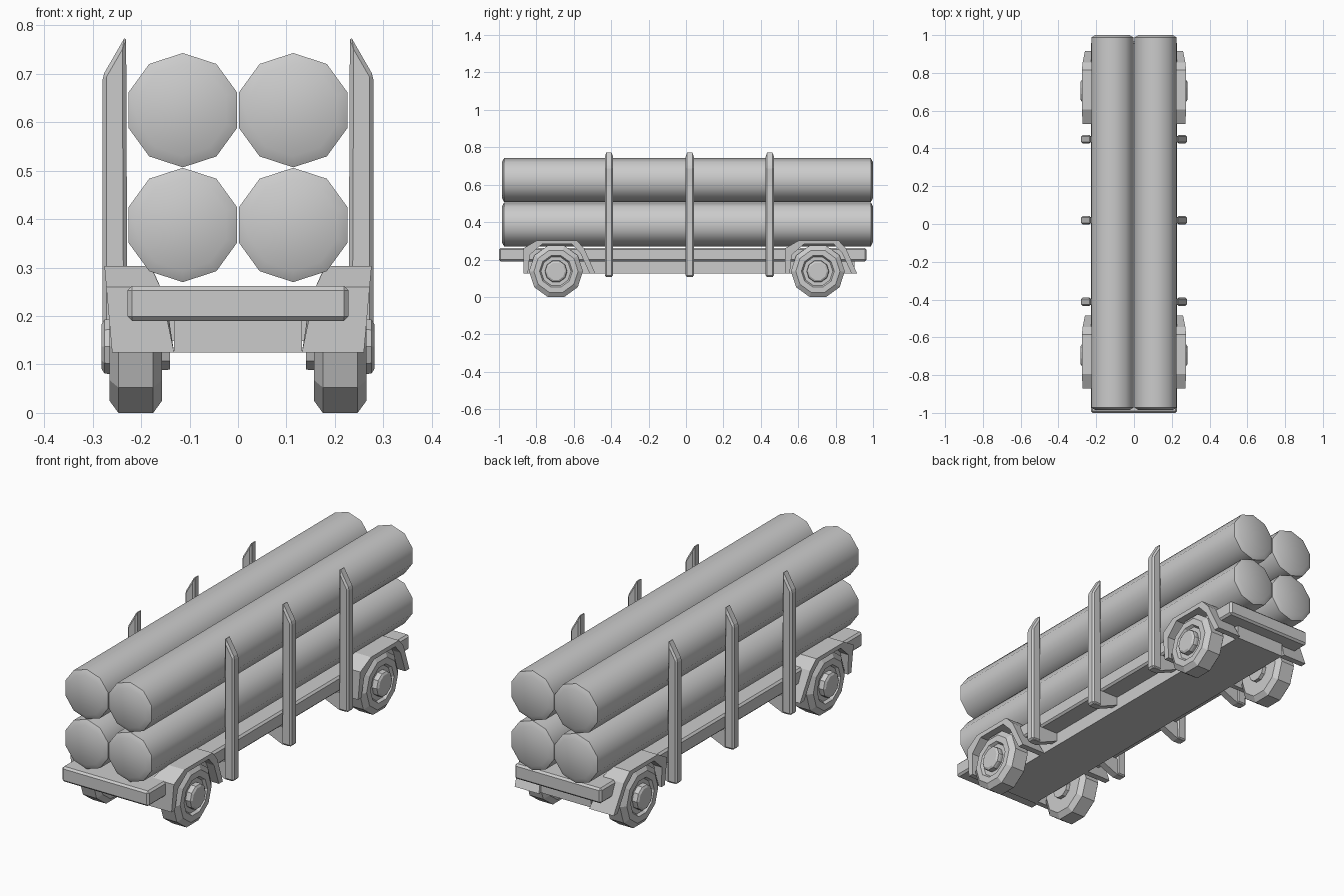
import bpy, bmesh, math

if "Cube" in bpy.data.objects:
    bpy.data.objects.remove(bpy.data.objects["Cube"])


def finish(name, bm, bevel=0.0, smooth=False):
    bmesh.ops.remove_doubles(bm, verts=bm.verts, dist=1e-5)
    if bevel:
        bmesh.ops.bevel(bm, geom=bm.edges[:], offset=bevel, segments=1, affect='EDGES')
    bmesh.ops.recalc_face_normals(bm, faces=bm.faces)
    me = bpy.data.meshes.new(name)
    bm.to_mesh(me)
    bm.free()
    ob = bpy.data.objects.new(name, me)
    bpy.context.collection.objects.link(ob)
    if smooth:
        bpy.ops.object.select_all(action='DESELECT')
        ob.select_set(True)
        bpy.context.view_layer.objects.active = ob
        bpy.ops.object.shade_smooth_by_angle(angle=math.radians(40))
    return ob


def box(name, x, y, z, bevel=0.0):
    bm = bmesh.new()
    bmesh.ops.create_cube(bm, size=1)
    for v in bm.verts:
        v.co = [lo + (c + 0.5) * (hi - lo) for c, (lo, hi) in zip(v.co, (x, y, z))]
    return finish(name, bm, bevel)


def lathe(name, profile, n, place, smooth=False):
    """Spin (distance along axis, radius) points; place() maps to world."""
    bm = bmesh.new()
    rings = []
    for d, r in profile:
        rings.append([bm.verts.new(place(d, r * math.sin(a), r * math.cos(a)))
                      for a in (2 * math.pi * i / n for i in range(n))])
    for a, b in zip(rings, rings[1:]):
        for i in range(n):
            j = (i + 1) % n
            bm.faces.new((a[i], a[j], b[j], b[i]))
    bm.faces.new(rings[0])
    bm.faces.new(rings[-1])
    return finish(name, bm, smooth=smooth)


# Bed and lower chassis
box("bed", (-0.228, 0.228), (-1.0, 0.965), (0.19, 0.262), 0.009)
box("chassis", (-0.132, 0.132), (-0.865, 0.9), (0.125, 0.2))

# Four ten-sided logs with chamfered ends
log_profile = [(-0.985, 0.095), (-0.972, 0.118), (0.988, 0.118), (1.0, 0.095)]
for s in (-1, 1):
    for cz in (0.388, 0.625):
        lathe("log", log_profile, 10,
              lambda d, u, v: (s * 0.114 + u, d, cz + v), True)

tyre_profile = [(0.157, 0.118), (0.175, 0.144), (0.247, 0.144), (0.265, 0.118),
                (0.265, 0.088), (0.252, 0.08)]
hub_profile = [(0.14, 0.05), (0.266, 0.06), (0.276, 0.058), (0.282, 0.048)]

# Mudguard arch: (y from wheel centre, z), outer line then inner line
arch_out = [(-0.175, 0.125), (-0.175, 0.26), (-0.1, 0.303),
            (0.11, 0.303), (0.15, 0.26), (0.21, 0.125)]
arch_in = [(-0.15, 0.125), (-0.14, 0.225), (-0.075, 0.282),
           (0.085, 0.282), (0.13, 0.235), (0.18, 0.125)]


def mudguard(side, cy):
    bm = bmesh.new()
    loops = []
    for edge in ("inside", "outside"):
        for line in (arch_out, arch_in):
            loop = []
            for y, z in line:
                t = (z - 0.125) / 0.18
                x = 0.26 + 0.016 * t if edge == "outside" else 0.132 + 0.05 * t ** 2
                loop.append(bm.verts.new((side * x, cy + y, z)))
            loops.append(loop)
    io, ii, oo, oi = loops
    for a, b in ((io, oo), (oo, oi), (oi, ii), (ii, io)):
        for k in range(len(a) - 1):
            bm.faces.new((a[k], a[k + 1], b[k + 1], b[k]))
    for k in (0, -1):
        bm.faces.new((io[k], oo[k], oi[k], ii[k]))
    finish("mudguard", bm)


# Wheels, hubs and mudguards
turn = math.pi / 10
c, s10 = math.cos(turn), math.sin(turn)
for s in (-1, 1):
    for cy in (-0.695, 0.705):
        def place(d, u, v):
            return (s * d, cy + c * u - s10 * v, 0.137 + s10 * u + c * v)
        lathe("wheel", tyre_profile, 10, place)
        lathe("wheel_hub", hub_profile, 10, place)
        mudguard(s, cy)

# Upright stakes with slanted tops and gusset feet under the bed
stake = [(0.28, 0.107), (0.28, 0.695), (0.231, 0.78), (0.228, 0.19)]
foot = [(0.13, 0.19), (0.13, 0.15), (0.23, 0.107), (0.265, 0.107), (0.265, 0.19)]


def slab(name, pts, side, y, half, bevel=0.0):
    bm = bmesh.new()
    f = bm.faces.new([bm.verts.new((side * px, y - half, pz)) for px, pz in pts])
    ext = bmesh.ops.extrude_face_region(bm, geom=[f])
    for v in ext["geom"]:
        if isinstance(v, bmesh.types.BMVert):
            v.co.y += 2 * half
    finish(name, bm, bevel)


stake[3:] = [(0.228, 0.107)]
for s in (-1, 1):
    for y in (-0.412, 0.02, 0.448):
        slab("stake", stake, s, y, 0.022, 0.008)
        slab("stake_foot", foot, s, y, 0.017)
